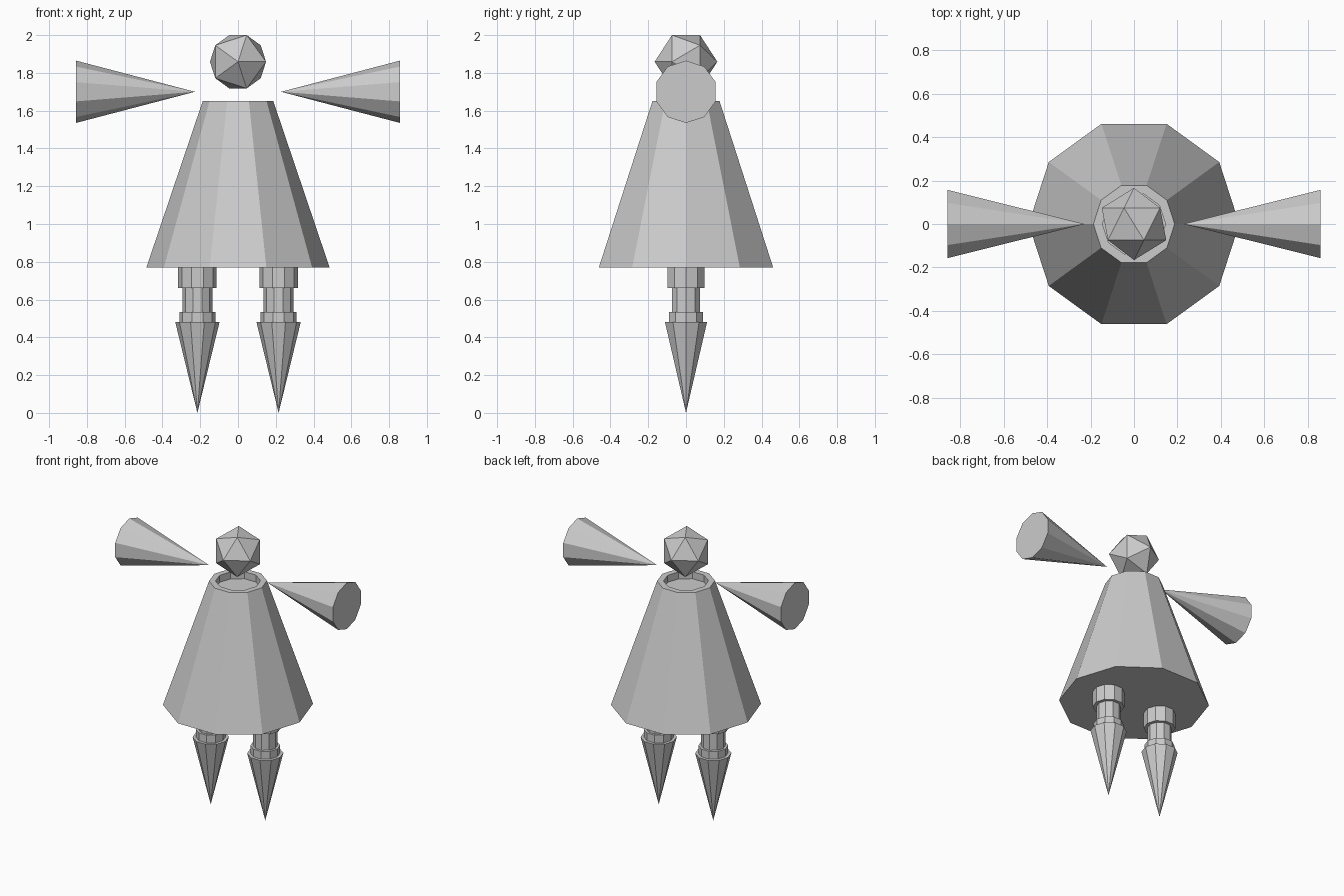
import bpy
import bmesh
from math import pi, radians
from mathutils import Matrix

SIDES = 10

cube = bpy.data.objects.get("Cube")
if cube:
    bpy.data.objects.remove(cube, do_unlink=True)

# One plain grey for the whole figure
GREY = (0.6, 0.6, 0.6, 1.0)
grey = bpy.data.materials.new("plain_grey")
grey.use_nodes = True
grey.diffuse_color = GREY
grey.node_tree.nodes["Principled BSDF"].inputs["Base Color"].default_value = GREY


def finish(name, bm):
    """Turn a bmesh into a flat-shaded grey object."""
    bmesh.ops.recalc_face_normals(bm, faces=bm.faces)
    mesh = bpy.data.meshes.new(name)
    bm.to_mesh(mesh)
    bm.free()
    mesh.materials.append(grey)
    obj = bpy.data.objects.new(name, mesh)
    bpy.context.collection.objects.link(obj)
    return obj


def tapered(name, x, z0, z1, r0, r1):
    """Upright ten-sided cylinder, frustum or cone from z0 up to z1."""
    bm = bmesh.new()
    place = Matrix.Translation((x, 0, (z0 + z1) / 2)) @ Matrix.Rotation(pi / 2, 4, 'Z')
    bmesh.ops.create_cone(bm, cap_ends=True, segments=SIDES, radius1=r0,
                          radius2=r1, depth=z1 - z0, matrix=place)
    bmesh.ops.remove_doubles(bm, verts=bm.verts, dist=1e-5)
    return finish(name, bm)


# Robe: frustum whose top is inset and sunk to make a collar
bm = bmesh.new()
bmesh.ops.create_cone(bm, cap_ends=True, segments=SIDES, radius1=0.485, radius2=0.187,
                      depth=0.88, matrix=Matrix.Translation((0, 0, 1.21))
                      @ Matrix.Rotation(pi / 2, 4, 'Z'))
bm.normal_update()
top = max(bm.faces, key=lambda f: f.normal.z)
bmesh.ops.inset_region(bm, faces=[top], thickness=0.042)
sunk = bmesh.ops.extrude_face_region(bm, geom=[top])["geom"]
bmesh.ops.translate(bm, vec=(0, 0, -0.05),
                    verts=[v for v in sunk if isinstance(v, bmesh.types.BMVert)])
if top.is_valid:
    bmesh.ops.delete(bm, geom=[top], context='FACES_ONLY')
finish("robe", bm)

# Head: floating twenty-sided ball, lying edge up
bm = bmesh.new()
bmesh.ops.create_icosphere(bm, subdivisions=1, radius=0.166,
                           matrix=Matrix.Translation((0, 0, 1.859))
                           @ Matrix.Rotation(radians(90), 4, 'X'))
finish("head", bm)

for side, s in (("left", 1), ("right", -1)):
    # Arm: cone lying sideways, point towards the body
    arm = tapered(side + "_arm", 0, -0.315, 0.315, 0.165, 0)
    turn = Matrix.Rotation(-s * pi / 2, 4, 'Y')
    arm.data.transform(Matrix.Translation((s * 0.543, 0, 1.7)) @ turn)

    # Leg: stacked thigh, shin, ankle ring and pointed foot
    x = s * 0.215
    tapered(side + "_thigh", x, 0.66, 0.80, 0.102, 0.102)
    tapered(side + "_shin", x, 0.50, 0.68, 0.079, 0.079)
    tapered(side + "_ankle_ring", x, 0.46, 0.535, 0.096, 0.096)
    tapered(side + "_foot", x, 0.0, 0.48, 0, 0.117)
